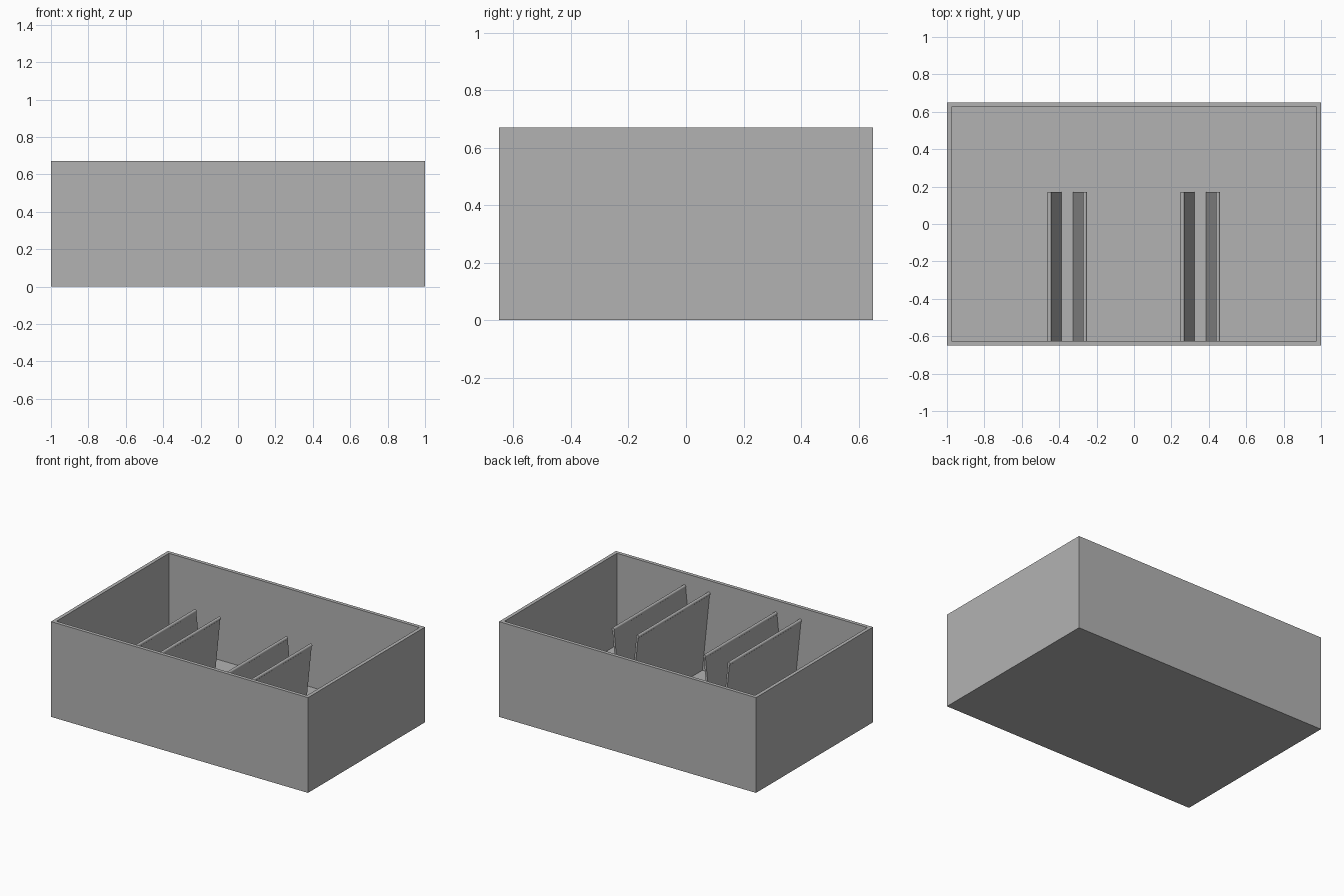
import bpy
import bmesh
import math
from mathutils import Matrix

cube = bpy.data.objects.get("Cube")
if cube:
    bpy.data.objects.remove(cube, do_unlink=True)

GREY = (0.45, 0.45, 0.45, 1.0)
grey = bpy.data.materials.new("plain grey")
grey.use_nodes = True
grey.diffuse_color = GREY
grey.node_tree.nodes["Principled BSDF"].inputs["Base Color"].default_value = GREY

WIDTH, DEPTH, HEIGHT, WALL = 2.0, 1.3, 0.67, 0.025
FRONT, BACK = -DEPTH / 2 + WALL, 0.17   # ends of the dividers


def add_object(name, bm):
    bmesh.ops.recalc_face_normals(bm, faces=bm.faces)
    mesh = bpy.data.meshes.new(name)
    bm.to_mesh(mesh)
    bm.free()
    mesh.materials.append(grey)
    obj = bpy.data.objects.new(name, mesh)
    bpy.context.collection.objects.link(obj)
    return obj


# Open box: inset the top face and push it down to the floor
bm = bmesh.new()
bmesh.ops.create_cube(bm, size=1)
bmesh.ops.scale(bm, vec=(WIDTH, DEPTH, HEIGHT), verts=bm.verts)
bmesh.ops.translate(bm, vec=(0, 0, HEIGHT / 2), verts=bm.verts)
top = max(bm.faces, key=lambda f: f.calc_center_median().z)
bmesh.ops.inset_region(bm, faces=[top], thickness=WALL, use_even_offset=True)
hole = bmesh.ops.extrude_face_region(bm, geom=[top])
floor_verts = [g for g in hole["geom"] if isinstance(g, bmesh.types.BMVert)]
bmesh.ops.translate(bm, vec=(0, 0, WALL - HEIGHT), verts=floor_verts)
if top.is_valid:
    bmesh.ops.delete(bm, geom=[top], context="FACES_ONLY")
add_object("box", bm)


# Leaning divider panel, with a round bead along its upper edge
def divider(name, centre, side):
    profile = [(0.030, WALL), (0.044, WALL), (0.101, 0.58), (0.087, 0.58)]
    bm = bmesh.new()
    face = bm.faces.new([bm.verts.new((centre + side * x, FRONT, z))
                         for x, z in profile])
    new = bmesh.ops.extrude_face_region(bm, geom=[face])
    moved = [g for g in new["geom"] if isinstance(g, bmesh.types.BMVert)]
    bmesh.ops.translate(bm, vec=(0, BACK - FRONT, 0), verts=moved)
    add_object(name + "_panel", bm)

    bm = bmesh.new()
    place = (Matrix.Translation((centre + side * 0.095, (FRONT + BACK) / 2, 0.579))
             @ Matrix.Rotation(math.pi / 2, 4, "X"))
    bmesh.ops.create_cone(bm, cap_ends=True, segments=12, radius1=0.011,
                          radius2=0.011, depth=BACK - FRONT, matrix=place)
    bead = add_object(name + "_bead", bm)
    bpy.ops.object.select_all(action="DESELECT")
    bead.select_set(True)
    bpy.context.view_layer.objects.active = bead
    bpy.ops.object.shade_smooth_by_angle(angle=math.radians(40))


# Two V-shaped pairs of dividers
for pair, centre in (("right", -0.357), ("left", 0.354)):
    for label, side in (("outer", math.copysign(1, centre)),
                        ("inner", -math.copysign(1, centre))):
        divider(f"{pair}_{label}_divider", centre, side)
